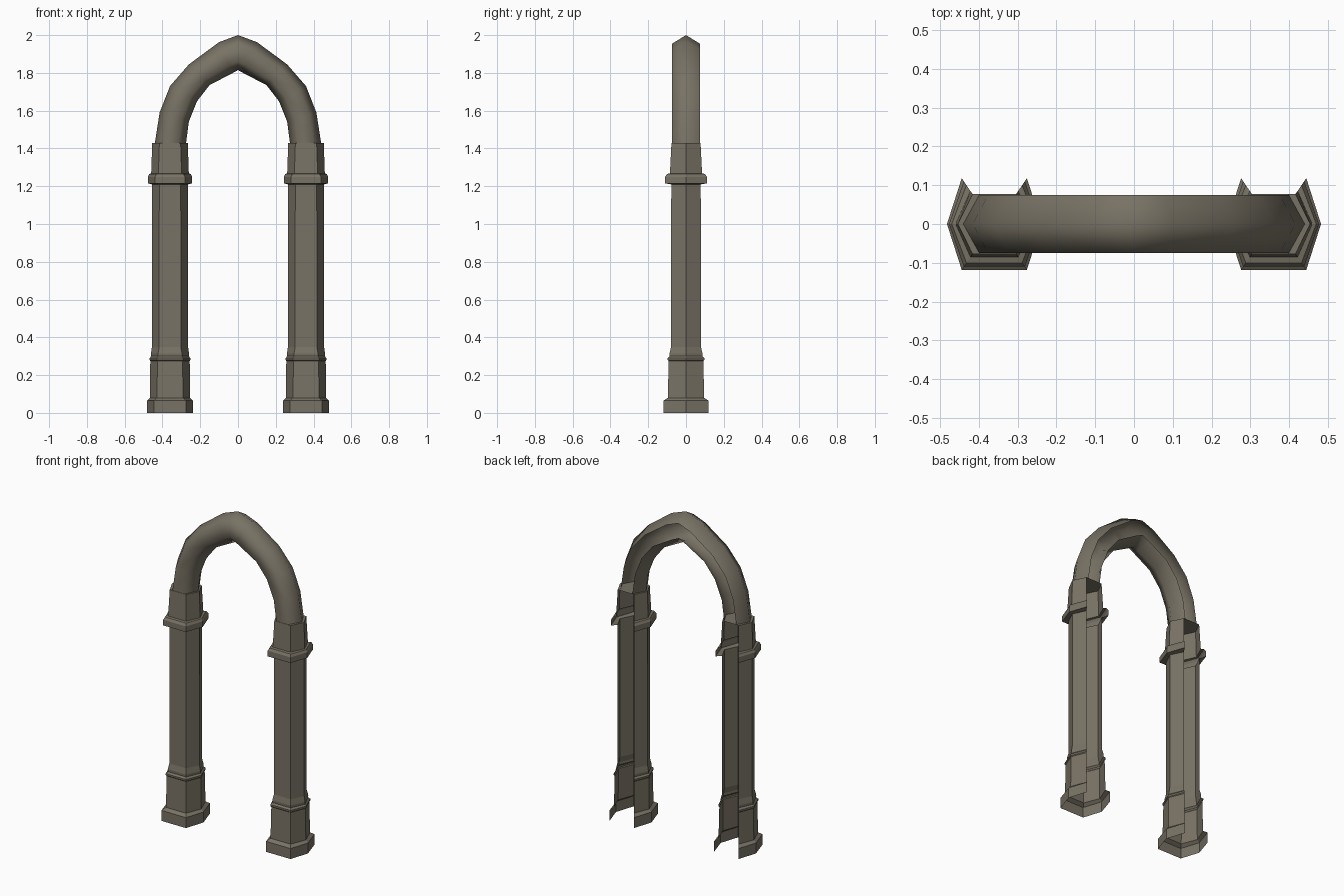
import bpy, bmesh, math

if "Cube" in bpy.data.objects:
    bpy.data.objects.remove(bpy.data.objects["Cube"])

stone = bpy.data.materials.new("weathered stone")
stone.diffuse_color = (0.19, 0.17, 0.13, 1)
stone.use_nodes = True
stone.node_tree.nodes["Principled BSDF"].inputs["Base Color"].default_value = stone.diffuse_color


def open_hex_sweep(name, rings, cap=False):
    """Skin six-point rings on five sides (back left open), mirrored across x."""
    bm = bmesh.new()
    rows = [[bm.verts.new(p) for p in ring] for ring in rings]
    for lo, hi in zip(rows, rows[1:]):
        for i in range(5):
            bm.faces.new((lo[i], lo[i + 1], hi[i + 1], hi[i]))
    if cap:
        bm.faces.new(rows[-1])
    mesh = bpy.data.meshes.new(name)
    bm.to_mesh(mesh)
    bm.free()
    ob = bpy.data.objects.new(name, mesh)
    bpy.context.collection.objects.link(ob)
    mesh.materials.append(stone)
    mod = ob.modifiers.new("mirror", 'MIRROR')
    mod.use_clip = True
    return ob


def column_ring(z, y):
    a = 0.122 - (0.118 - y) * 0.68   # half width at the side points
    f = a - 0.038                    # half width of the front flat
    c = -0.36
    return [(c - f, y, z), (c - a, 0, z), (c - f, -y, z),
            (c + f, -y, z), (c + a, 0, z), (c + f, y, z)]


def arch_ring(outer, inner):
    def at(t, y):
        return (outer[0] + (inner[0] - outer[0]) * t, y,
                outer[1] + (inner[1] - outer[1]) * t)
    y = 0.075
    return [at(.25, y), at(0, 0), at(.25, -y), at(.75, -y), at(1, 0), at(.75, y)]


# Columns: plinth, base block, moulding, shaft, collar and capital (z, half depth)
profile = [(0, .118), (.065, .118), (.08, .096), (.275, .092), (.28, .097),
           (.29, .097), (.30, .086), (.315, .087), (.35, .079), (1.21, .078),
           (1.215, .110), (1.25, .110), (1.265, .100), (1.268, .085), (1.43, .077)]
open_hex_sweep("columns", [column_ring(z, y) for z, y in profile], cap=True)

# Pointed arch: outer and inner outline from springing to apex
outer = [(-.44, 1.43), (-.415, 1.59), (-.36, 1.73), (-.26, 1.845), (-.10, 1.963), (0, 2.0)]
inner = [(-.275, 1.43), (-.26, 1.543), (-.217, 1.65), (-.15, 1.736), (-.03, 1.798), (0, 1.815)]
arch = open_hex_sweep("pointed_arch", [arch_ring(o, i) for o, i in zip(outer, inner)])
bpy.context.view_layer.objects.active = arch
arch.select_set(True)
bpy.ops.object.shade_smooth_by_angle(angle=math.radians(65))
